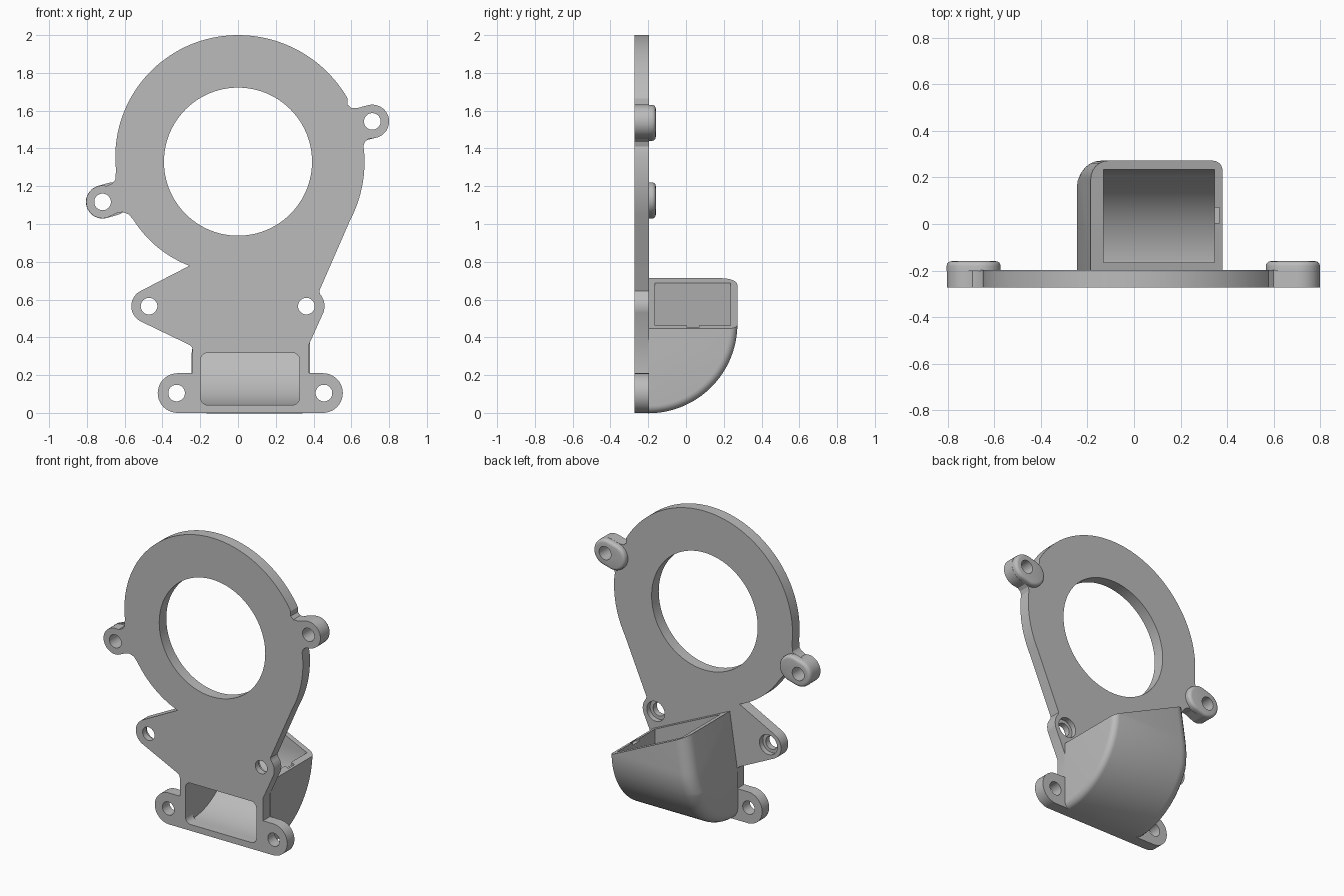
import bpy, bmesh
from math import cos, sin, radians
from mathutils import Vector

cube = bpy.data.objects.get("Cube")
if cube:
    bpy.data.objects.remove(cube, do_unlink=True)

grey = bpy.data.materials.new("plain_grey")
grey.use_nodes = True
grey.diffuse_color = (0.5, 0.5, 0.5, 1)
grey.node_tree.nodes["Principled BSDF"].inputs["Base Color"].default_value = grey.diffuse_color

FRONT, BACK = -0.272, -0.197      # plate faces
EPS = 1e-4


def arc(cx, cz, r, a0, a1, n=20):
    steps = [radians(a0 + (a1 - a0) * i / n) for i in range(n + 1)]
    return [(cx + r * cos(a), cz + r * sin(a)) for a in steps]


def circle(c, r, n=40):
    return arc(*c, r, 0, 360, n)[:-1]


def volute(a0, a1, n):
    """Outer rim whose radius shrinks slowly after the top."""
    pts = []
    for i in range(n + 1):
        a = a0 + (a1 - a0) * i / n
        r = 0.67 - 0.062 * (max(0, a - 90) / 155) ** 2
        pts.append((r * cos(radians(a)), 1.33 + r * sin(radians(a))))
    return pts


def prism(pts, lo, hi, axis="Y"):
    """Extrude an (x, z) profile along y, or a (y, z) profile along x."""
    bm = bmesh.new()
    place = (lambda p, d: (p[0], d, p[1])) if axis == "Y" else (lambda p, d: (d, p[0], p[1]))
    a = [bm.verts.new(place(p, lo)) for p in pts]
    b = [bm.verts.new(place(p, hi)) for p in pts]
    bm.faces.new(a)
    bm.faces.new(b[::-1])
    for i in range(len(pts)):
        j = (i + 1) % len(pts)
        bm.faces.new((a[i], b[i], b[j], a[j]))
    bmesh.ops.recalc_face_normals(bm, faces=bm.faces)
    return bm


def to_object(name, bm):
    bmesh.ops.recalc_face_normals(bm, faces=bm.faces)
    mesh = bpy.data.meshes.new(name)
    bm.to_mesh(mesh)
    bm.free()
    mesh.materials.append(grey)
    ob = bpy.data.objects.new(name, mesh)
    bpy.context.collection.objects.link(ob)
    return ob


def activate(ob):
    bpy.ops.object.select_all(action="DESELECT")
    ob.select_set(True)
    bpy.context.view_layer.objects.active = ob


def cut(ob, bm):
    cutter = to_object("cutter", bm)
    cutter.hide_render = True
    mod = ob.modifiers.new("cut", "BOOLEAN")
    mod.operation, mod.solver, mod.object = "DIFFERENCE", "EXACT", cutter
    activate(ob)
    bpy.ops.object.modifier_apply(modifier=mod.name)
    bpy.data.objects.remove(cutter, do_unlink=True)


def bevel(bm, test, size, segments=6):
    edges = [e for e in bm.edges if all(test(v.co) for v in e.verts)]
    bmesh.ops.bevel(bm, geom=edges, offset=size, segments=segments, profile=0.5,
                    affect="EDGES", clamp_overlap=False)


def lean(bm, amount):
    """Tilt the -x wall inward above a height."""
    bmesh.ops.bisect_plane(bm, geom=bm.verts[:] + bm.edges[:] + bm.faces[:],
                           plane_co=(0, 0, 0.32), plane_no=(0, 0, 1))
    for v in bm.verts:
        if v.co.x < 0:
            v.co.x += amount * max(0, v.co.z - 0.32)


# Mounting plate outline, anticlockwise from the right flank
right_lug, left_lug = (0.711, 1.543), (-0.717, 1.117)
outline = volute(-28, 5, 12)
outline += [(0.663, 1.41), (0.672, 1.435), (0.69, 1.45)]
outline += arc(*right_lug, 0.089, -80, 100)
outline += [(0.632, 1.614), (0.60, 1.614), (0.58, 1.632)]
outline += volute(30, 184, 60)
outline += [(-0.65, 1.235), (-0.663, 1.217)]
outline += arc(*left_lug, 0.087, 75, 285)
outline += [(-0.64, 1.058), (-0.611, 1.063), (-0.58, 1.052), (-0.56, 1.03)]
outline += volute(210, 245, 16)
outline += arc(-0.475, 0.565, 0.09, 117, 244)
outline += [(-0.257, 0.36), (-0.243, 0.347), (-0.24, 0.333), (-0.24, 0.21)]
outline += arc(-0.32, 0.105, 0.105, 90, 270)
outline += arc(0.45, 0.105, 0.105, 270, 450)
outline += [(0.375, 0.21), (0.375, 0.36)]
outline += arc(0.36, 0.565, 0.098, -20, 40, 10) + [(0.43, 0.645)]
plate = to_object("mounting_plate", prism(outline, FRONT, BACK))

# Fan opening and screw holes
cut(plate, prism(circle((0, 1.33), 0.392, 96), -0.4, 0))
mid_holes = [(-0.471, 0.565), (0.362, 0.565)]
for c in mid_holes + [(-0.325, 0.105), (0.455, 0.105), right_lug, left_lug]:
    cut(plate, prism(circle(c, 0.044), -0.4, 0))
for c in mid_holes:
    cut(plate, prism(circle(c, 0.066), BACK - 0.035, 0))

# Rounded duct mouth
mouth = []
for cx, cz, a in ((0.288, 0.28, 0), (-0.16, 0.28, 90), (-0.16, 0.08, 180), (0.288, 0.08, 270)):
    mouth += arc(cx, cz, 0.038, a, a + 90, 8)
cut(plate, prism(mouth, -0.4, -0.1))

# Thick bosses behind the two upper lugs
for name, c, heading in (("right_lug_boss", right_lug, 195), ("left_lug_boss", left_lug, 16)):
    inner = (c[0] + 0.058 * cos(radians(heading)), c[1] + 0.058 * sin(radians(heading)))
    shape = arc(*c, 0.088, heading + 90, heading + 270) + arc(*inner, 0.088, heading - 90, heading + 90)
    bm = prism(shape, BACK - 0.005, -0.16)
    bevel(bm, lambda p: p.y > -0.16 - EPS, 0.02, 4)
    boss = to_object(name, bm)
    cut(boss, prism(circle(c, 0.044), -0.4, 0))

# Curved duct: quarter-round outer shell with softened side edges
shell = arc(-0.2, 0.47, 0.472, 270, 360, 32) + [(0.272, 0.95), (-0.2, 0.95)]
bm = prism(shell, -0.245, 0.38, "X")


def back_edge(p):
    return (p.y > -0.2 + EPS or p.z < EPS)


bevel(bm, lambda p: p.x < -0.245 + EPS and back_edge(p) and (p.z < 0.9 or p.y > 0.2), 0.08)
bevel(bm, lambda p: p.x > 0.38 - EPS and back_edge(p) and (p.z < 0.9 or p.y > 0.2), 0.04)
lean(bm, 0.15)

# Slanted rim
low, high = Vector((0.38, 0, 0.447)), Vector((-0.18, 0, 0.71))
slope = (low - high).cross(Vector((0, -1, 0))).normalized()
if slope.z < 0:
    slope.negate()
res = bmesh.ops.bisect_plane(bm, geom=bm.verts[:] + bm.edges[:] + bm.faces[:],
                             plane_co=low, plane_no=slope, clear_outer=True)
rim = [e for e in res["geom_cut"] if isinstance(e, bmesh.types.BMEdge)]
bmesh.ops.contextual_create(bm, geom=rim)
duct = to_object("air_duct", bm)

# Hollow passage
passage = [(-0.3, 0.042)] + arc(-0.2, 0.47, 0.428, 270, 360, 32)
passage = [(y + 0.007 * (y > 0.2), z) for y, z in passage]
passage += [(0.235, 1.0), (-0.165, 1.0), (-0.165, 0.345), (-0.185, 0.318), (-0.3, 0.318)]
bm = prism(passage, -0.198, 0.345, "X")
lean(bm, 0.18)
cut(duct, bm)

# Small notch in the low rim
cut(duct, prism([(0.335, 0.445), (0.368, 0.445), (0.368, 0.6), (0.335, 0.6)], 0.005, 0.07))

for ob in [o for o in bpy.context.scene.objects if o.type == "MESH"]:
    activate(ob)
    bpy.ops.object.shade_smooth_by_angle(angle=radians(30))
